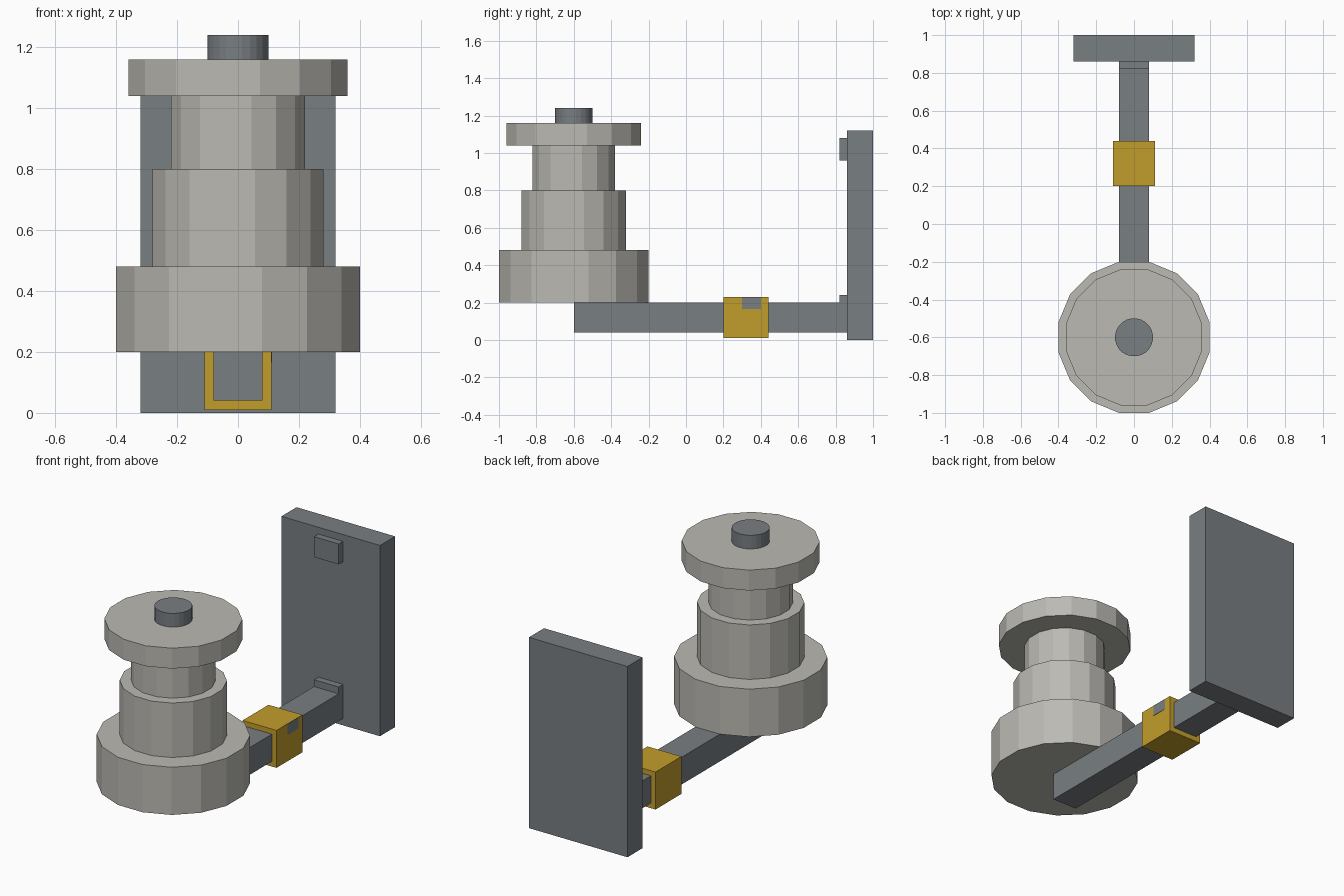
import bpy
import bmesh
import math
from mathutils import Matrix, Vector

cube = bpy.data.objects.get("Cube")
if cube:
    bpy.data.objects.remove(cube, do_unlink=True)


def material(name, rgb):
    mat = bpy.data.materials.new(name)
    mat.use_nodes = True
    mat.diffuse_color = (*rgb, 1)
    mat.node_tree.nodes["Principled BSDF"].inputs["Base Color"].default_value = (*rgb, 1)
    return mat


STONE = material("warm grey", (0.50, 0.49, 0.45))
STEEL = material("steel grey", (0.19, 0.21, 0.225))
BRASS = material("brass yellow", (0.54, 0.34, 0.025))


def add_object(name, bm, mat):
    mesh = bpy.data.meshes.new(name)
    bm.to_mesh(mesh)
    bm.free()
    mesh.materials.append(mat)
    obj = bpy.data.objects.new(name, mesh)
    bpy.context.collection.objects.link(obj)
    return obj


def box(name, low, high, mat):
    low, high = Vector(low), Vector(high)
    bm = bmesh.new()
    bmesh.ops.create_cube(bm, size=1)
    bmesh.ops.scale(bm, vec=high - low, verts=bm.verts)
    bmesh.ops.translate(bm, vec=(low + high) / 2, verts=bm.verts)
    return add_object(name, bm, mat)


def drum(name, flat_radius, bottom, top, sides, mat):
    """Upright prism with a flat side facing each axis."""
    radius = flat_radius / math.cos(math.pi / sides)
    place = Matrix.Translation((0, -0.6, (bottom + top) / 2))
    turn = Matrix.Rotation(math.pi / sides, 4, "Z")
    bm = bmesh.new()
    bmesh.ops.create_cone(bm, cap_ends=True, segments=sides, radius1=radius,
                          radius2=radius, depth=top - bottom, matrix=place @ turn)
    return add_object(name, bm, mat)


# Stepped drum with a top flange and a spindle
drum("drum_base", 0.40, 0.20, 0.48, 16, STONE)
drum("drum_middle", 0.28, 0.48, 0.80, 16, STONE)
drum("drum_neck", 0.22, 0.80, 1.04, 16, STONE)
drum("drum_flange", 0.36, 1.04, 1.16, 16, STONE)
drum("spindle", 0.10, 1.16, 1.24, 24, STEEL)

# Arm from below the drum to the back plate
box("arm", (-0.08, -0.6, 0.04), (0.08, 0.86, 0.20), STEEL)
box("back_plate", (-0.32, 0.86, 0), (0.32, 1.0, 1.12), STEEL)
for name, bottom in (("lower_tab", 0.12), ("upper_tab", 0.96)):
    box(name, (-0.08, 0.82, bottom), (0.08, 0.86, bottom + 0.12), STEEL)

# Sliding collar with a marker on its left side
box("collar", (-0.11, 0.20, 0.01), (0.11, 0.44, 0.23), BRASS)
box("collar_marker", (0.109, 0.30, 0.165), (0.112, 0.40, 0.229), STEEL)
